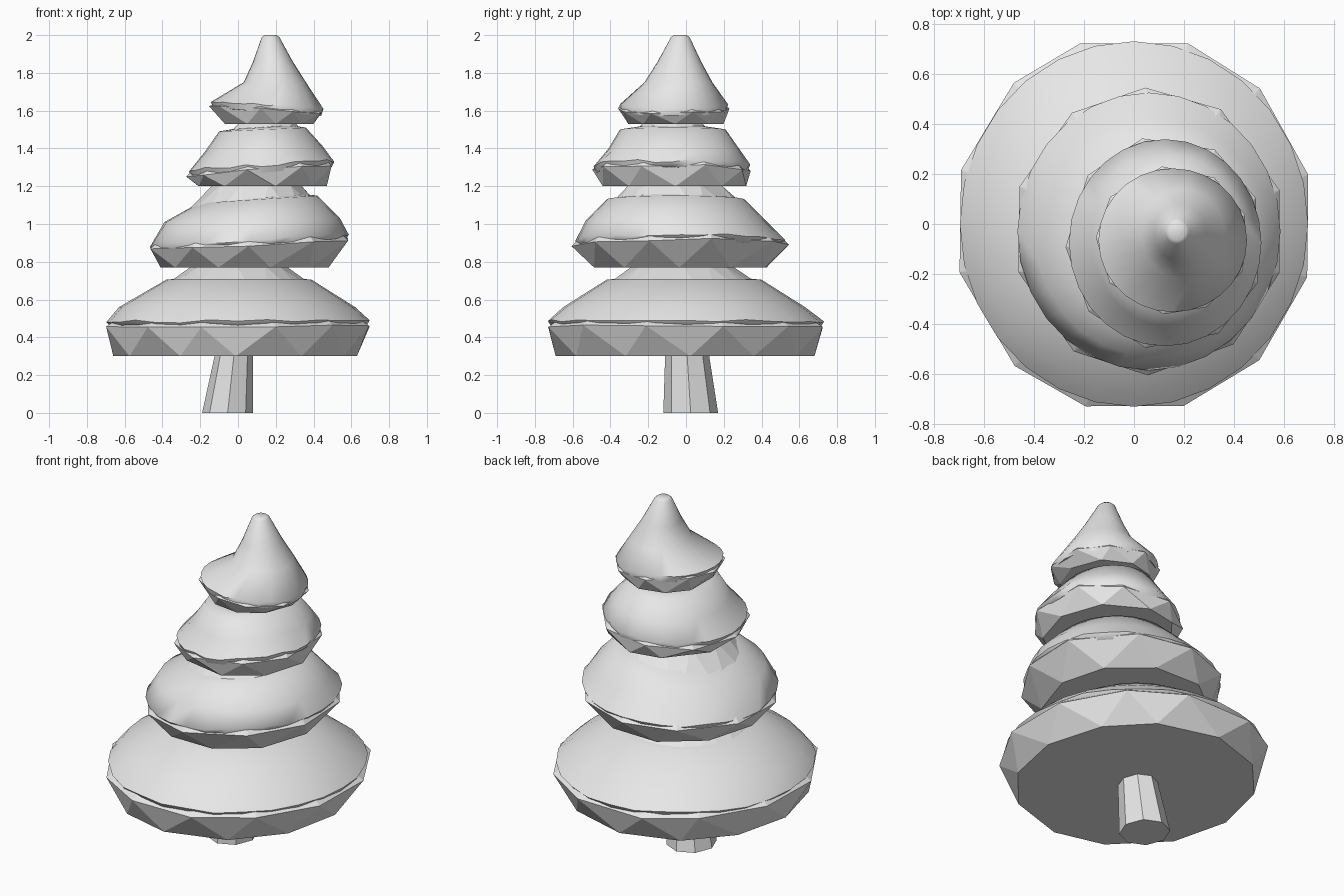
import bpy
import bmesh
import math
import random

random.seed(4)

cube = bpy.data.objects.get("Cube")
if cube:
    bpy.data.objects.remove(cube, do_unlink=True)

# One plain grey for the whole tree
grey = bpy.data.materials.new("light grey")
grey.use_nodes = True
grey.diffuse_color = (0.8, 0.8, 0.8, 1)
grey.node_tree.nodes["Principled BSDF"].inputs["Base Color"].default_value = (0.8, 0.8, 0.8, 1)


def ring_point(ring, angle, wobble=0.0):
    """Point on an oval given as height, x range, y range and sideways tilt."""
    z, x0, x1, y0, y1, tilt = ring
    c, s = math.cos(angle), math.sin(angle)
    x = (x0 + x1) / 2 + (x1 - x0) / 2 * c
    y = (y0 + y1) / 2 + (y1 - y0) / 2 * s
    return x, y, z + tilt * c + wobble


def scaled(ring, factor, lift):
    """Copy of an oval, resized about its own centre and raised."""
    z, x0, x1, y0, y1, tilt = ring
    dx, dy = (x1 - x0) / 2 * (1 - factor), (y1 - y0) / 2 * (1 - factor)
    return z + lift, x0 + dx, x1 - dx, y0 + dy, y1 - dy, tilt


def finish(name, bm, smooth):
    bmesh.ops.recalc_face_normals(bm, faces=bm.faces)
    mesh = bpy.data.meshes.new(name)
    bm.to_mesh(mesh)
    bm.free()
    mesh.materials.append(grey)
    obj = bpy.data.objects.new(name, mesh)
    bpy.context.collection.objects.link(obj)
    if smooth:
        bpy.ops.object.select_all(action="DESELECT")
        obj.select_set(True)
        bpy.context.view_layer.objects.active = obj
        bpy.ops.object.shade_smooth_by_angle(angle=math.radians(60))


def loft(name, rings, sides, stagger=False, smooth=False, wobble=()):
    """Skin a stack of ovals; staggered rings make zigzag triangles."""
    bm = bmesh.new()
    rows = []
    for k, ring in enumerate(rings):
        shift = 0.5 * k if stagger else 0
        row = []
        for i in range(sides):
            amount = wobble[k] if k < len(wobble) else 0
            turn = i + shift + (random.uniform(-0.12, 0.12) if stagger else 0)
            angle = math.tau * turn / sides
            row.append(bm.verts.new(ring_point(ring, angle, random.uniform(-amount, amount))))
        rows.append(row)
    for low, high in zip(rows, rows[1:]):
        for i in range(sides):
            j = (i + 1) % sides
            if stagger:
                bm.faces.new((low[i], low[j], high[i]))
                bm.faces.new((low[j], high[j], high[i]))
            else:
                bm.faces.new((low[i], low[j], high[j], high[i]))
    bm.faces.new(rows[0][::-1])
    bm.faces.new(rows[-1])
    finish(name, bm, smooth)


def tier(label, sides, base, rim, core, snow):
    """Faceted branch layer with a soft snow cap resting on it."""
    loft(label + "_branches", [base, scaled(rim, 1.01, 0), core], sides,
         stagger=True, wobble=(0, 0.01))
    lip = [scaled(rim, 0.94, -0.01), scaled(rim, 0.975, 0.025)]
    cap = scaled(snow[-1], 0.7, 0.012)
    loft(label + "_snow", lip + snow + [cap], 28, smooth=True, wobble=(0.006, 0.009))


# Leaning eight-sided trunk
loft("trunk", [(0, -0.19, 0.08, -0.12, 0.17, 0),
               (0.32, -0.12, 0.08, -0.11, 0.12, 0)], 8)

# Branch layers, each drifting sideways a little
tier("bottom_tier", 12,
     base=(0.30, -0.66, 0.63, -0.69, 0.68, 0),
     rim=(0.46, -0.715, 0.715, -0.75, 0.75, 0),
     core=(0.78, -0.24, 0.25, -0.28, 0.24, 0),
     snow=[(0.56, -0.63, 0.62, -0.65, 0.63, 0),
           (0.705, -0.38, 0.39, -0.42, 0.40, 0)])

tier("lower_middle_tier", 10,
     base=(0.77, -0.41, 0.48, -0.51, 0.45, 0),
     rim=(0.89, -0.48, 0.60, -0.60, 0.54, 0.03),
     core=(1.21, -0.13, 0.33, -0.31, 0.19, 0),
     snow=[(1.02, -0.39, 0.54, -0.53, 0.42, 0.01),
           (1.13, -0.21, 0.42, -0.42, 0.31, 0.02)])

tier("upper_middle_tier", 9,
     base=(1.20, -0.23, 0.47, -0.45, 0.32, 0),
     rim=(1.285, -0.27, 0.52, -0.50, 0.35, 0.025),
     core=(1.54, 0.0, 0.30, -0.22, 0.08, 0),
     snow=[(1.40, -0.17, 0.45, -0.41, 0.28, 0.01),
           (1.50, -0.10, 0.36, -0.35, 0.21, 0.01)])

tier("top_tier", 9,
     base=(1.53, -0.09, 0.40, -0.31, 0.20, 0.0),
     rim=(1.605, -0.15, 0.46, -0.36, 0.23, -0.02),
     core=(1.75, 0.10, 0.28, -0.13, 0.04, 0),
     snow=[(1.75, 0.03, 0.36, -0.22, 0.14, 0),
           (1.86, 0.08, 0.29, -0.15, 0.08, 0),
           (1.988, 0.125, 0.22, -0.08, 0.02, 0)])
